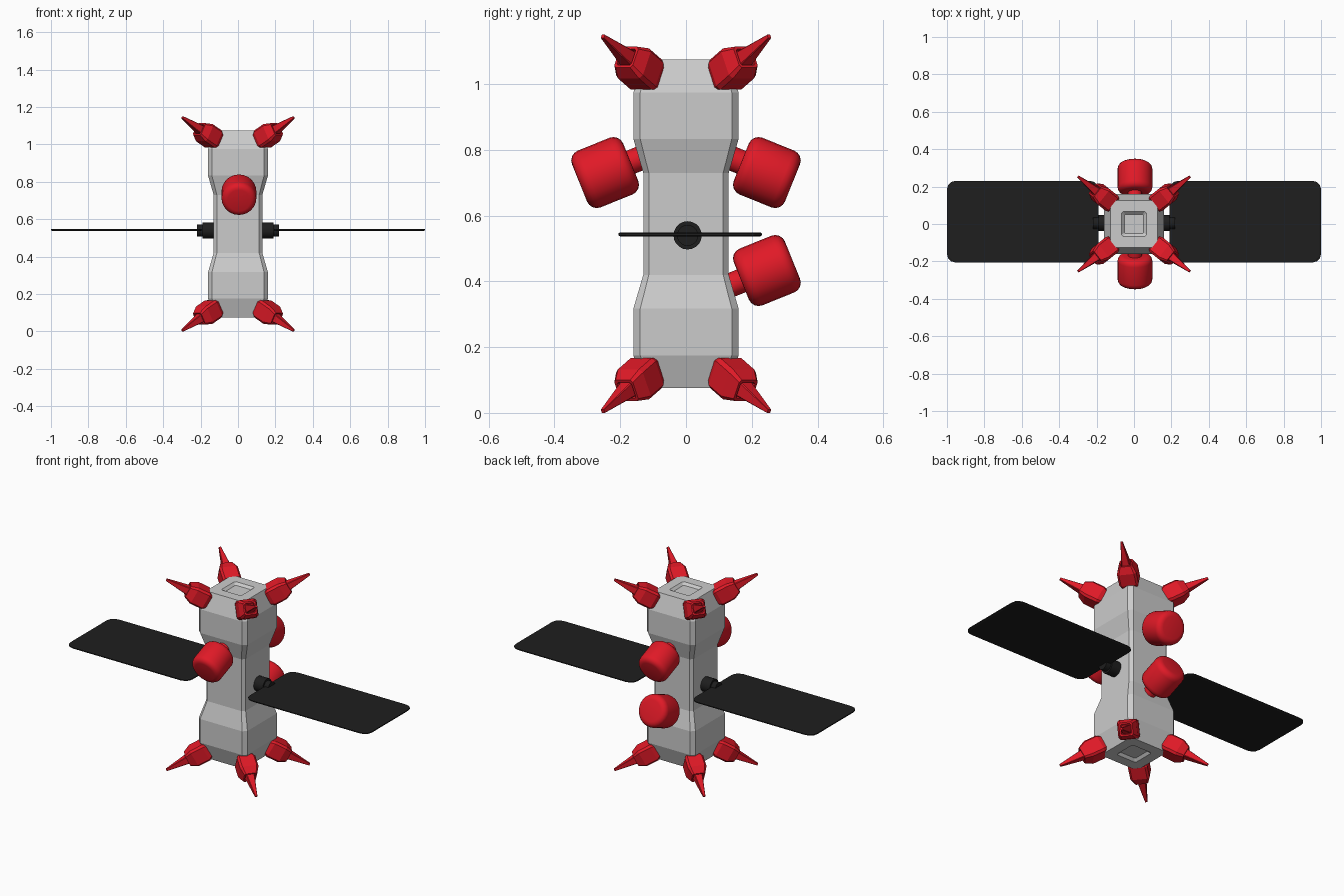
import bpy, bmesh
from math import sin, cos, pi
from mathutils import Matrix, Vector

if "Cube" in bpy.data.objects:
    bpy.data.objects.remove(bpy.data.objects["Cube"])


def material(name, rgb):
    m = bpy.data.materials.new(name)
    m.diffuse_color = (*rgb, 1)
    m.use_nodes = True
    m.node_tree.nodes["Principled BSDF"].inputs["Base Color"].default_value = m.diffuse_color
    return m


RED = material("red", (0.75, 0.01, 0.02))
BLACK = material("black", (0.013, 0.013, 0.013))
ZC = 0.575  # mid height of the hull


def rounded_rect(w, h, c, seg=1):
    pts = []
    for k, (sx, sy) in enumerate([(1, 1), (-1, 1), (-1, -1), (1, -1)]):
        for i in range(seg + 1):
            a = (k + i / seg) * pi / 2
            pts.append((sx * (w - c) + c * cos(a), sy * (h - c) + c * sin(a)))
    return pts


def circle(n):
    return [(cos(2 * pi * i / n), sin(2 * pi * i / n)) for i in range(n)]


def frame(origin, direction):
    """Matrix whose local z runs along direction, local x kept level."""
    d = Vector(direction).normalized()
    side = Vector((0, 0, 1)).cross(d).normalized()
    m = Matrix((side, d.cross(side), d)).transposed().to_4x4()
    m.translation = origin
    return m


def loft(name, shape, sections, mat=None, matrix=Matrix(), smooth=None):
    """Skin scaled copies of a 2D shape; sections are (height, scale)."""
    bm = bmesh.new()
    rings = [[bm.verts.new((x * s, y * s, h)) for x, y in shape] for h, s in sections]
    n = len(shape)
    for a, b in zip(rings, rings[1:]):
        for i in range(n):
            j = (i + 1) % n
            bm.faces.new((a[i], a[j], b[j], b[i]))
    bm.faces.new(rings[0][::-1])
    bm.faces.new(rings[-1])
    bm.transform(matrix)
    bmesh.ops.recalc_face_normals(bm, faces=bm.faces)
    me = bpy.data.meshes.new(name)
    bm.to_mesh(me)
    bm.free()
    ob = bpy.data.objects.new(name, me)
    bpy.context.collection.objects.link(ob)
    if mat:
        me.materials.append(mat)
    if smooth:
        bpy.ops.object.select_all(action='DESELECT')
        ob.select_set(True)
        bpy.context.view_layer.objects.active = ob
        bpy.ops.object.shade_smooth_by_angle(angle=smooth)
    return ob


# Hull: waisted square column, with a shallow recess in both ends
half = [(0.155, 0.13), (0.258, 0.13), (0.4, 0.16), (0.5, 0.125), (0.5, 0.066), (0.486, 0.052)]
half[0] = (0.155, 0.13)
hull = [(ZC - h, s) for h, s in reversed(half)] + [(ZC + h, s) for h, s in half]
profile = [(0.155, 0.13), (0.258, 0.16), (0.4, 0.16), (0.5, 0.125), (0.5, 0.066), (0.486, 0.052)]
hull = [(ZC - h, s) for h, s in reversed(profile)] + [(ZC + h, s) for h, s in profile]
loft("hull", rounded_rect(1, 1, 0.13), hull)

# Solar panels and their pivots
wing = rounded_rect(0.405, 0.218, 0.045, 3)
slab = [(-0.006, 0.98), (-0.003, 1), (0.003, 1), (0.006, 0.98)]
pivot = [(0.11, 0.043), (0.19, 0.043), (0.19, 0.032), (0.22, 0.032)]
for side, sx in (("left", -1), ("right", 1)):
    loft(side + "_solar_panel", wing, slab, BLACK, Matrix.Translation((sx * 0.595, 0.0125, 0.543)))
    loft(side + "_panel_pivot", circle(20), pivot, BLACK, frame((0, 0.005, 0.54), (sx, 0, 0)), 0.6)

# Tilted tanks on short necks: two at the back, one at the front
R, L, B = 0.093, 0.084, 0.032
edge = [(L - B + B * sin(a), R - B + B * cos(a)) for a in (0, pi / 8, pi / 4, 3 * pi / 8, pi / 2)]
tank = [(-h, r) for h, r in reversed(edge)] + edge
neck = [(-0.16, 0.037), (-0.06, 0.037)]
for name, sy, sz in (("front", -1, 1), ("back_upper", 1, 1), ("back_lower", 1, -1)):
    m = frame((0.005, sy * 0.246, 0.582 + sz * 0.149), (0, sy * 0.927, -sz * 0.375))
    loft(name + "_tank", circle(24), tank, RED, m, 0.7)
    loft(name + "_tank_neck", circle(16), neck, RED, m, 0.7)

# Thrusters with spikes at all eight corners
block = [(-0.07, 0.04), (-0.045, 0.052), (0.025, 0.052), (0.065, 0.036), (0.065, 0.028), (0.055, 0.026)]
spike = [(0.05, 0.024), (0.196, 0.006)]
for sx in (-1, 1):
    for sy in (-1, 1):
        for sz in (-1, 1):
            name = "_".join(("left" if sx < 0 else "right", "front" if sy < 0 else "back",
                             "lower" if sz < 0 else "upper"))
            m = frame((sx * 0.163, sy * 0.146, ZC + sz * 0.476), (sx * 0.135, sy * 0.107, sz * 0.094))
            loft(name + "_thruster", rounded_rect(1, 1, 0.22), block, RED, m)
            loft(name + "_spike", rounded_rect(1, 1, 0.15), spike, RED, m)
